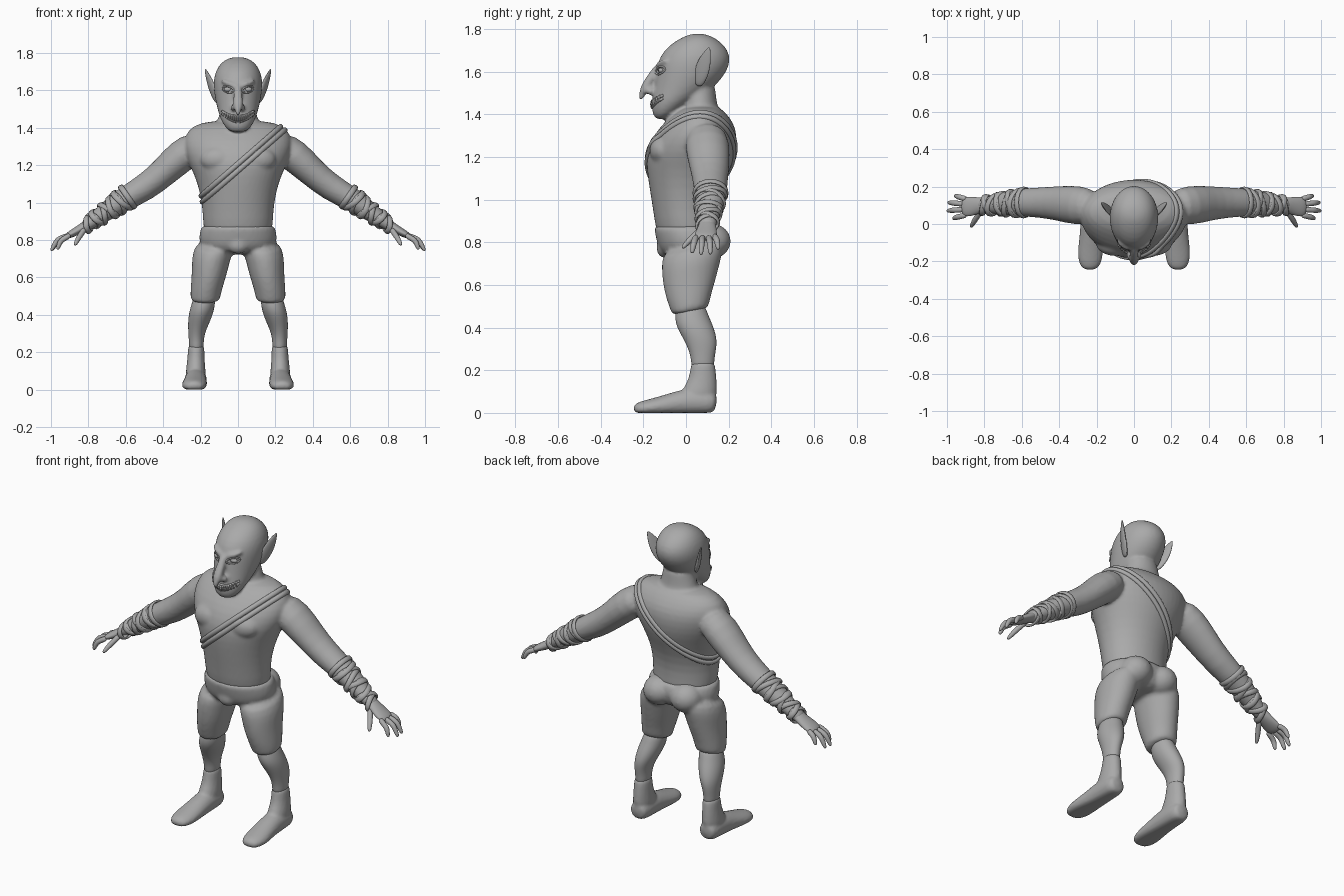
import bpy, bmesh, math
from mathutils import Vector as V

GREY = bpy.data.materials.new("plain_grey")
GREY.diffuse_color = (0.4, 0.4, 0.4, 1)


def loft(bm, secs, hint=(0, 1, 0), t=None, closed=False, n=16):
    """Skin of ellipses (x, y, z, a, b); b lies along the hint axis."""
    cs, rings = [V(s[:3]) for s in secs], []
    m = len(secs)
    for i, s in enumerate(secs):
        if closed:
            d = cs[(i + 1) % m] - cs[i - 1]
        else:
            d = cs[min(i + 1, m - 1)] - cs[max(i - 1, 0)]
        d = (V(t) if t else d).normalized()
        h = V(hint)
        v = (h - d * h.dot(d)).normalized()
        u = v.cross(d)
        rings.append([bm.verts.new(cs[i] + u * s[3] * math.cos(k * math.tau / n)
                                   + v * s[4] * math.sin(k * math.tau / n)) for k in range(n)])
    for i in range(m if closed else m - 1):
        p, q = rings[i], rings[(i + 1) % m]
        for k in range(n):
            bm.faces.new((p[k], p[(k + 1) % n], q[(k + 1) % n], q[k]))
    if not closed:
        bm.faces.new(rings[0][::-1])
        bm.faces.new(rings[-1])


def column(bm, rows, x=0, t=(0, 0, 1), n=24):
    """Upright loft from rows (z, front y, back y, half width[, x])."""
    secs = [((r[4] * x if len(r) > 4 else 0), (r[1] + r[2]) / 2, r[0], r[3], (r[2] - r[1]) / 2)
            for r in rows]
    loft(bm, secs, t=t, n=n)


def ball(bm, c, r, seg=14):
    vs = bmesh.ops.create_uvsphere(bm, u_segments=seg, v_segments=seg // 2 + 2, radius=1)["verts"]
    for v in vs:
        v.co = V(c) + V((v.co.x * r[0], v.co.y * r[1], v.co.z * r[2]))


def finish(name, bm, sub=0, voxel=0, smooth=0, mirror=False):
    bmesh.ops.recalc_face_normals(bm, faces=bm.faces)
    me = bpy.data.meshes.new(name)
    bm.to_mesh(me)
    bm.free()
    me.materials.append(GREY)
    ob = bpy.data.objects.new(name, me)
    bpy.context.collection.objects.link(ob)
    me.polygons.foreach_set("use_smooth", [True] * len(me.polygons))
    if sub:
        ob.modifiers.new("sub", "SUBSURF").levels = sub
        ob.modifiers["sub"].render_levels = sub
    if voxel:
        r = ob.modifiers.new("fuse", "REMESH")
        r.mode, r.voxel_size, r.use_smooth_shade = "VOXEL", voxel, True
    if smooth:
        s = ob.modifiers.new("soften", "SMOOTH")
        s.factor, s.iterations = 0.5, smooth
    if mirror:
        ob.modifiers.new("mirror", "MIRROR")
    return ob


# Torso, neck, head and arms fused into one skin
bm = bmesh.new()
column(bm, [(.80, -.12, .15, .17), (.87, -.145, .155, .188), (.95, -.155, .15, .19),
            (1.05, -.172, .17, .203), (1.15, -.187, .213, .235), (1.22, -.187, .235, .272),
            (1.30, -.155, .242, .295), (1.36, -.105, .225, .285), (1.41, -.05, .185, .25),
            (1.44, .0, .15, .15)])
column(bm, [(1.36, -.04, .18, .14), (1.43, -.015, .15, .115), (1.48, -.01, .14, .095),
            (1.56, -.02, .14, .09)])
column(bm, [(1.375, -.14, -.10, .035), (1.40, -.158, -.05, .068), (1.45, -.163, .02, .097),
            (1.50, -.155, .10, .110), (1.55, -.146, .155, .122), (1.60, -.140, .192, .130),
            (1.65, -.132, .210, .132), (1.70, -.105, .200, .122), (1.745, -.05, .158, .095),
            (1.768, .0, .115, .06), (1.778, .03, .08, .025)])
for s in (1, -1):
    loft(bm, [(s * .20, .09, 1.32, .08, .09), (s * .30, .10, 1.255, .094, .11),
              (s * .40, .11, 1.158, .077, .095), (s * .495, .115, 1.08, .075, .083),
              (s * .62, .115, 1.012, .064, .075), (s * .70, .11, .955, .054, .062),
              (s * .80, .10, .885, .034, .042), (s * .83, .10, .865, .03, .042)])
    # Brow, nostril and chest masses
    loft(bm, [(s * .012, -.138, 1.622, .012, .012), (s * .05, -.128, 1.636, .014, .014),
              (s * .095, -.09, 1.655, .01, .01)], hint=(0, 0, 1), n=8)
    ball(bm, (s * .024, -.165, 1.507), (.018, .024, .017))
    ball(bm, (s * .10, -.10, 1.23), (.11, .075, .075))
loft(bm, [(0, -.125, 1.635, .018, .018), (0, -.162, 1.575, .02, .024), (0, -.188, 1.53, .024, .03),
          (0, -.207, 1.495, .017, .02), (0, -.214, 1.46, .007, .007)], hint=(1, 0, 0))
body = finish("body", bm, sub=1, voxel=.0095, smooth=4)

# Surface lookup for parts that lie on the skin
dg = bpy.context.evaluated_depsgraph_get()
skin = body.evaluated_get(dg)


def face_y(x, z):
    hit, loc, *_ = skin.ray_cast(V((x, -1, z)), V((0, 1, 0)))
    return loc.y if hit else -.13


# Eyes with lids
bm = bmesh.new()
for s in (1, -1):
    y = face_y(s * .052, 1.605)
    ball(bm, (s * .052, y + .006, 1.605), (.024, .014, .013))
    rim = []
    for k in range(14):
        a = k * math.tau / 14
        x, z = s * (.052 + .03 * math.cos(a)), 1.605 + .017 * math.sin(a) + .006 * math.cos(a)
        rim.append((x, face_y(x, z), z, .005, .005))
    loft(bm, rim, hint=(0, 1, 0), closed=True, n=6)
finish("eyes", bm)

# Lips and pointed teeth along a curved mouth
bm = bmesh.new()
curve_z = lambda x: 1.447 + .035 * (x / .085) ** 2
for dz in (.017, -.017):
    pts = [(x, curve_z(x) + dz * (1 - abs(x) * 7)) for x in [i * .0085 for i in range(-10, 11)]]
    loft(bm, [(x, face_y(x, z), z, .006, .006) for x, z in pts], hint=(0, 0, 1), n=8)
finish("lips", bm)
bm = bmesh.new()
for i in range(-7, 8):
    x = i * .0108
    for d in (1, -1):
        z = curve_z(x + d * .002)
        y = face_y(x, z) - .002
        loft(bm, [(x, y, z + d * .014, .006, .006), (x, y - .003, z, .005, .005),
                  (x, y - .003, z - d * .011, .001, .001)], n=6)
finish("teeth", bm)

# Pointed ears
bm = bmesh.new()
loft(bm, [(.105, .055, 1.53, .012, .02), (.128, .07, 1.585, .014, .038), (.148, .085, 1.64, .012, .036),
          (.165, .10, 1.685, .008, .02), (.176, .11, 1.715, .003, .004)], hint=(.5, 1, 0), n=12)
finish("ears", bm, sub=2, mirror=True)

# Hands: palm and five digits
bm = bmesh.new()
loft(bm, [(.78, .10, .90, .03, .038), (.83, .10, .866, .026, .045), (.88, .092, .838, .022, .056),
          (.925, .092, .815, .015, .052)], n=12)
for a, b, c in [((.895, .048, .828), (.95, .036, .795), (.966, .028, .748)),
                ((.91, .077, .825), (.968, .074, .80), (1.0, .07, .74)),
                ((.91, .107, .825), (.966, .112, .80), (.995, .115, .742)),
                ((.895, .133, .83), (.938, .145, .81), (.958, .152, .765)),
                ((.815, .075, .865), (.85, .022, .815), (.873, -.018, .772))]:
    a, b, c = V(a), V(b), V(c)
    pts = [(a, .016), ((a + b) / 2, .016), (b, .016), (b.lerp(c, .6), .013), (c, .008)]
    loft(bm, [(*p, r, r) for p, r in pts], hint=(.3, 1, .2), n=8)
finish("hands", bm, sub=2, mirror=True)

# Forearm wraps: tilted flat bands
bm = bmesh.new()
p0, p1 = V((.59, .115, 1.03)), V((.80, .10, .885))
axis = (p1 - p0).normalized()
side = V((0, 1, 0))
up = axis.cross(side).normalized()
for i in range(9):
    f = i / 8
    c, r = p0.lerp(p1, f), .069 - .029 * f
    tilt = 0 if i == 0 else .022 * (1 if i % 2 else -1)
    ring = []
    for k in range(20):
        a = k * math.tau / 20
        p = c + up * r * math.cos(a) + side * (r + .009) * math.sin(a) + axis * tilt * math.cos(a + i * .7)
        ring.append((*p, .007, .015))
    loft(bm, ring, hint=axis, closed=True, n=8)
finish("forearm_wraps", bm, mirror=True)

# Twin cord strap around chest and shoulder
bm = bmesh.new()
along, nrm = V((.47, 0, .41)).normalized(), V((-.41, 0, .47)).normalized()
for off in (-.014, .014):
    o, ring = V((.03, .03, 1.215)) + nrm * off, []
    for k in range(48):
        a = k * math.tau / 48
        hit, loc, *_ = skin.ray_cast(o, along * math.cos(a) + V((0, 1, 0)) * math.sin(a))
        if hit:
            ring.append((*loc, .013, .0155))
    loft(bm, ring, hint=nrm, closed=True, n=8)
finish("shoulder_strap", bm, sub=1)

# Shorts: pelvis, buttocks and two legs fused
bm = bmesh.new()
column(bm, [(.72, -.10, .14, .16), (.77, -.13, .17, .205), (.82, -.142, .185, .212),
            (.86, -.15, .172, .200), (.885, -.15, .165, .197)])
ball(bm, (0, -.10, .775), (.06, .04, .05))
for s in (1, -1):
    ball(bm, (s * .088, .115, .805), (.095, .10, .085))
    column(bm, [(.47, -.064, .104, .075, .176), (.49, -.072, .110, .080, .175),
                (.54, -.090, .122, .085, .169), (.60, -.106, .142, .092, .157),
                (.66, -.115, .158, .099, .148), (.72, -.118, .175, .106, .140),
                (.80, -.115, .18, .105, .115)], x=s, t=(0, -.2, 1))
finish("shorts", bm, sub=1, voxel=.011, smooth=3)

# Lower legs
bm = bmesh.new()
column(bm, [(.52, -.04, .085, .055, .175), (.46, -.053, .105, .064, .185), (.41, -.05, .128, .067, .197),
            (.35, -.015, .147, .057, .212), (.30, .01, .143, .044, .222), (.25, .024, .133, .040, .223),
            (.2, .024, .133, .038, .223)], x=1, n=16)
finish("lower_legs", bm, sub=2, mirror=True)

# Slip-on feet with ankle cuffs
bm = bmesh.new()
column(bm, [(.06, -.03, .145, .055, .226), (.10, -.025, .147, .054, .226), (.15, .008, .146, .048, .225),
            (.20, .02, .140, .045, .224), (.25, .022, .137, .045, .223)], x=1, n=16)
loft(bm, [(.226, .145, .045, .042, .045), (.226, .11, .05, .058, .06), (.226, .03, .055, .060, .068),
          (.228, -.06, .042, .063, .055), (.232, -.13, .03, .069, .045), (.235, -.19, .022, .067, .038),
          (.236, -.23, .018, .05, .03), (.236, -.245, .015, .025, .015)], hint=(0, 0, 1))
for v in bm.verts:
    v.co.z = max(v.co.z, 0)
finish("feet", bm, sub=1, voxel=.009, smooth=2, mirror=True)
